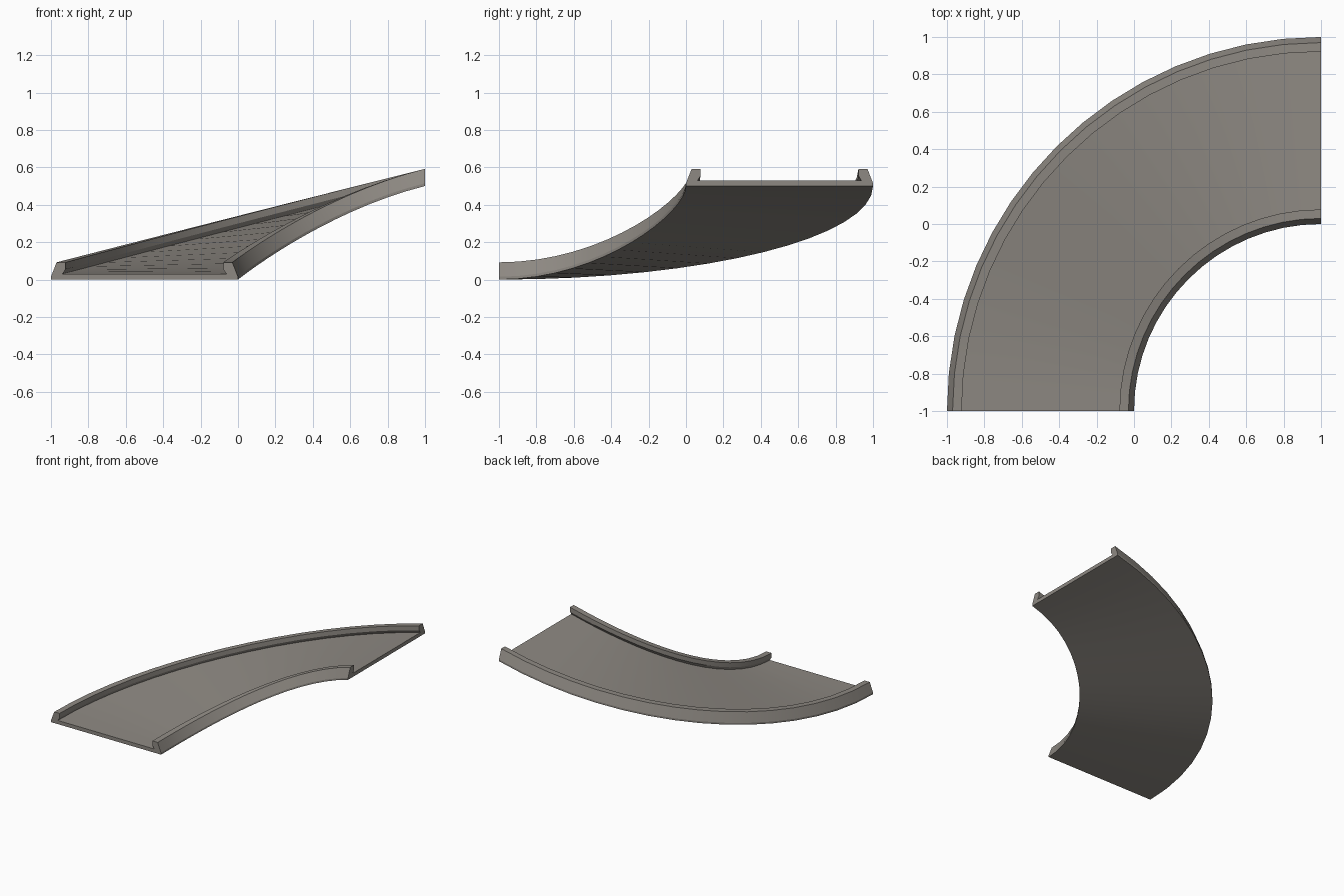
import bpy, bmesh
from mathutils import Vector
from mathutils.geometry import interpolate_bezier

if "Cube" in bpy.data.objects:
    bpy.data.objects.remove(bpy.data.objects["Cube"])

SEG = 16
K = 0.5523   # quarter-circle bezier handle
SLOPE = 0.25 # climb at the upper end

concrete = bpy.data.materials.new("warm grey concrete")
concrete.diffuse_color = (0.27, 0.25, 0.225, 1)
concrete.use_nodes = True
concrete.node_tree.nodes["Principled BSDF"].inputs["Base Color"].default_value = concrete.diffuse_color


def edge_path(r):
    """Quarter-turn climbing edge around (1, -1)."""
    p0 = Vector((1 - r, -1, 0))
    p1 = Vector((1 - r, -1 + K * r, 0))
    p2 = Vector((1 - K * r, r - 1, 0.5 - SLOPE * K * r))
    p3 = Vector((1, r - 1, 0.5))
    return interpolate_bezier(p0, p1, p2, p3, SEG + 1)


# Cross-section: position across the road (0 = inner edge, 1 = outer), height
half = [(0, 0), (0, 0.015), (0.03, 0.092), (0.078, 0.092), (0.078, 0.055), (0.062, 0.03)]
profile = half + [(1 - u, h) for u, h in reversed(half)]

# Road slab with a kerb rail along both edges, swept between the two paths
bm = bmesh.new()
rings = []
for a, b in zip(edge_path(1), edge_path(2)):
    rings.append([bm.verts.new(a.lerp(b, u) + Vector((0, 0, h))) for u, h in profile])
n = len(profile)
for r0, r1 in zip(rings, rings[1:]):
    for i in range(n):
        j = (i + 1) % n
        bm.faces.new((r0[i], r0[j], r1[j], r1[i]))
bm.faces.new(rings[0])
bm.faces.new(rings[-1][::-1])
bmesh.ops.recalc_face_normals(bm, faces=bm.faces[:])
mesh = bpy.data.meshes.new("curved_ramp_road")
bm.to_mesh(mesh)
bm.free()
mesh.materials.append(concrete)
road = bpy.data.objects.new("curved_ramp_road", mesh)
bpy.context.collection.objects.link(road)
bpy.context.view_layer.objects.active = road
road.select_set(True)
bpy.ops.object.shade_smooth_by_angle(angle=0.35)
